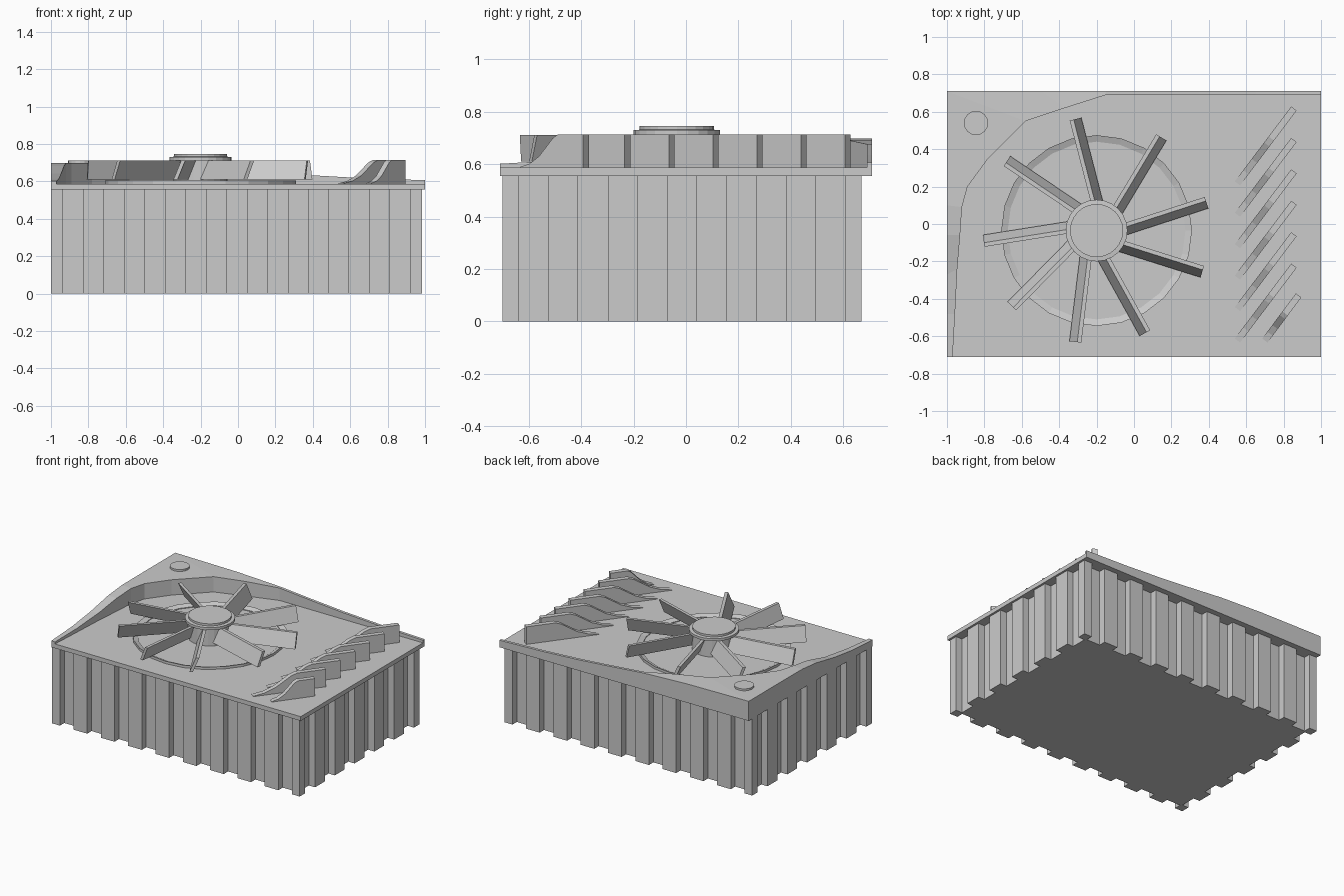
import bpy, bmesh, math
from mathutils import Vector

if "Cube" in bpy.data.objects:
    bpy.data.objects.remove(bpy.data.objects["Cube"])


def finish(name, bm):
    bmesh.ops.recalc_face_normals(bm, faces=bm.faces)
    me = bpy.data.meshes.new(name)
    bm.to_mesh(me)
    bm.free()
    ob = bpy.data.objects.new(name, me)
    bpy.context.collection.objects.link(ob)
    return ob


def prism(name, outline, offset):
    """Extrude a closed 3D outline along an offset vector."""
    bm = bmesh.new()
    face = bm.faces.new([bm.verts.new(p) for p in outline])
    new = bmesh.ops.extrude_face_region(bm, geom=[face])["geom"]
    verts = [g for g in new if isinstance(g, bmesh.types.BMVert)]
    bmesh.ops.translate(bm, vec=Vector(offset), verts=verts)
    return finish(name, bm)


def lathe(name, profile, cx, cy, sides, closed=False):
    """Revolve (radius, z) points; open profiles get capped."""
    bm = bmesh.new()
    rings = []
    for r, z in profile:
        rings.append([bm.verts.new((cx + r * math.cos(2 * math.pi * k / sides),
                                    cy + r * math.sin(2 * math.pi * k / sides), z))
                      for k in range(sides)])
    pairs = list(zip(rings, rings[1:])) + ([(rings[-1], rings[0])] if closed else [])
    for a, b in pairs:
        for k in range(sides):
            j = (k + 1) % sides
            bm.faces.new((a[k], a[j], b[j], b[k]))
    if not closed:
        bm.faces.new(rings[0])
        bm.faces.new(rings[-1])
    return finish(name, bm)


# Corrugated body: a square wave run around a rectangle
X0, X1, Y0, Y1, DEPTH, TOP = -1.0, 0.985, -0.70, 0.67, 0.05, 0.56


def wave(start, direction, inward, length, count, end=0.062):
    step = (length - 2 * end) / count
    pts = [start]
    for k in range(count + 1):
        p = start + direction * (end + k * step)
        q = p + inward * DEPTH
        pts += [p, q] if k % 2 == 0 else [q, p]
    return pts


ex, ey = Vector((1, 0, 0)), Vector((0, 1, 0))
outline = (wave(Vector((X0, Y0, 0)), ex, ey, X1 - X0, 17)
           + wave(Vector((X1, Y0, 0)), ey, -ex, Y1 - Y0, 11)
           + wave(Vector((X1, Y1, 0)), -ex, -ey, X1 - X0, 17)
           + wave(Vector((X0, Y1, 0)), -ey, ex, Y1 - Y0, 11))
prism("corrugated_body", outline, (0, 0, TOP))

# Cover plate
FLOOR = 0.587
prism("cover_plate", [(-1, -.71, .556), (1, -.71, .556), (1, .71, .556), (-1, .71, .556)],
      (0, 0, FLOOR - .556))

# Raised corner bank: strips between the plate edge and the inner curve
# each row: outer x, outer y, inner x, inner y, height
bank = [(-1, -.71, -.97, -.71, .602), (-1, -.48, -.957, -.48, .615),
        (-1, -.27, -.945, -.24, .642), (-1, -.06, -.93, -.06, .682),
        (-1, .10, -.92, .09, .697), (-1, .25, -.89, .20, .698),
        (-1, .45, -.78, .35, .698), (-1, .71, -.58, .55, .698),
        (-.5, .71, -.37, .62, .692), (-.15, .71, -.15, .69, .677),
        (.10, .71, .10, .69, .655), (.35, .71, .35, .69, .635),
        (.65, .71, .65, .69, .618), (1, .71, 1, .69, .606)]
bm = bmesh.new()
rows = []
for ox, oy, ix, iy, h in bank:
    rows.append([bm.verts.new(p) for p in ((ox, oy, FLOOR - .02), (ox, oy, h),
                                           (ix, iy, h), (ix, iy, FLOOR - .02))])
for a, b in zip(rows, rows[1:]):
    for k in range(4):
        j = (k + 1) % 4
        bm.faces.new((a[k], a[j], b[j], b[k]))
bm.faces.new(rows[0])
bm.faces.new(rows[-1])
finish("raised_bank", bm)

# Round button on the raised corner
lathe("corner_button", [(.065, .68), (.065, .712)], -.845, .54, 16)

# Fan ring and hub
CX, CY = -.20, -.035
lathe("fan_ring", [(.475, .58), (.475, .592), (.51, .605), (.51, .58)][::-1], CX, CY, 24, True)
lathe("fan_hub", [(.145, .58), (.145, .712), (.165, .712), (.165, .73),
                  (.142, .732), (.142, .747)], CX, CY, 24)

# Fan blades: leaning boards set slightly beside the hub's centre line
for angle in (18, 59, 104.5, 146, 189, 225.5, 263, 299, 342.5):
    a = math.radians(angle)
    u = Vector((math.cos(a), math.sin(a), 0))
    v = Vector((-math.sin(a), math.cos(a), 0))
    root = Vector((CX, CY, 0)) + u * .12 - v * .04
    section = [(-.032, .61), (-.010, .61), (.032, .712), (.010, .712)]
    prism("fan_blade", [root + v * s + Vector((0, 0, z)) for s, z in section], u * .485)

# Diagonal vent fins with a curved leading end
fin_profile = [(0, .575), (0, .59), (.15, .602), (.30, .63), (.42, .668),
               (.52, .700), (.60, .714), (1, .714), (1, .575)]


def fin(p, q):
    p, q = Vector((*p, 0)), Vector((*q, 0))
    d = (q - p).normalized()
    side = Vector((d.y, -d.x, 0)) * .036
    prism("vent_fin", [p.lerp(q, t) - side / 2 + Vector((0, 0, z)) for t, z in fin_profile], side)


for k in range(6):
    y = .217 - .168 * k
    fin((.553, y), (.855, y + .40))
fin((.70, -.623), (.88, -.382))
